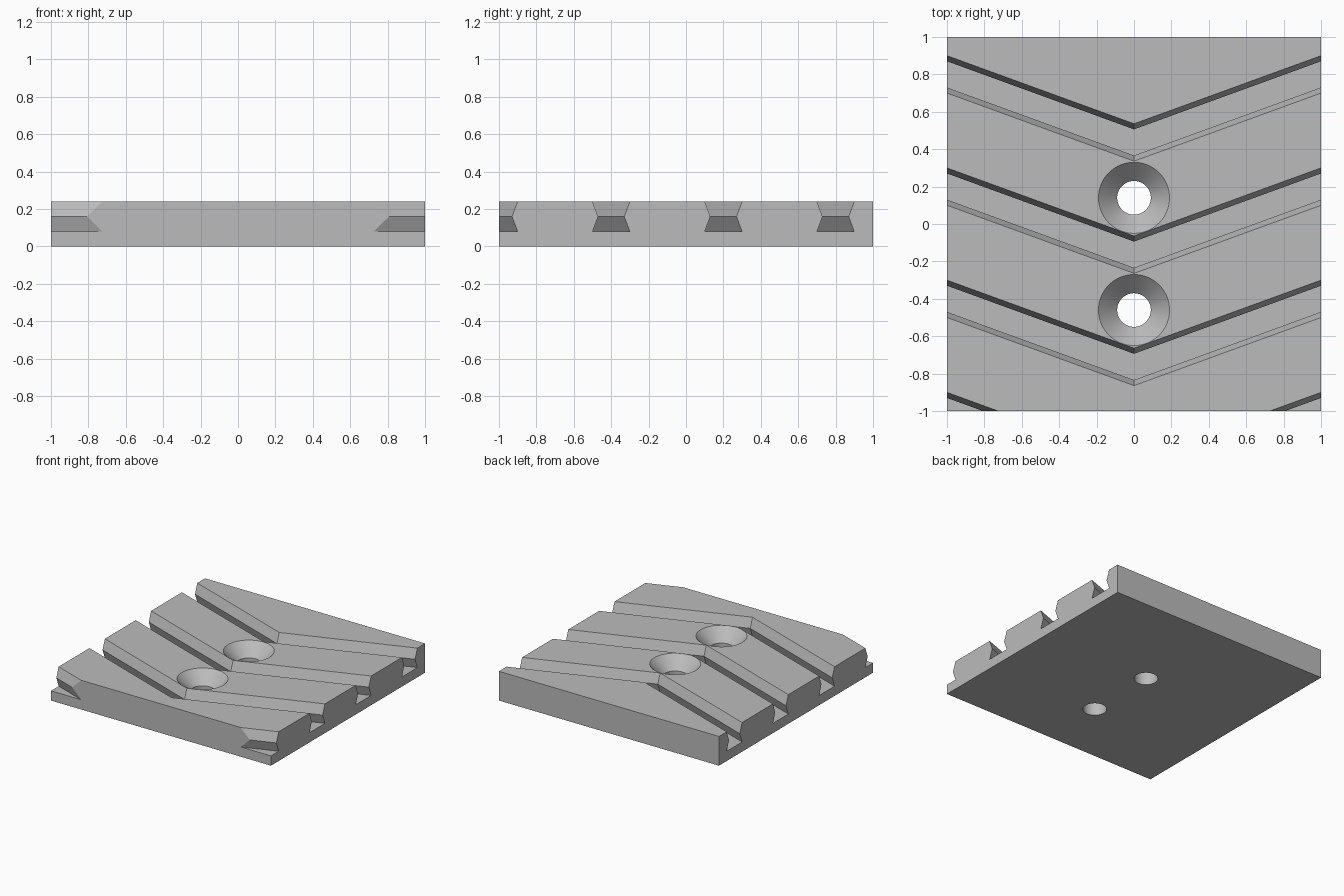
import bpy, bmesh, math
from mathutils import Matrix

cube = bpy.data.objects.get("Cube")
if cube:
    bpy.data.objects.remove(cube, do_unlink=True)

HEIGHT = 0.24
SLOPE = math.tan(math.radians(20))

grey = bpy.data.materials.new("plain grey")
grey.use_nodes = True
colour = (0.5, 0.5, 0.5, 1)
grey.diffuse_color = colour
grey.node_tree.nodes["Principled BSDF"].inputs["Base Color"].default_value = colour


def make_object(name, bm):
    bmesh.ops.recalc_face_normals(bm, faces=bm.faces)
    mesh = bpy.data.meshes.new(name)
    bm.to_mesh(mesh)
    bm.free()
    mesh.materials.append(grey)
    obj = bpy.data.objects.new(name, mesh)
    bpy.context.collection.objects.link(obj)
    return obj


def groove_cutter(edge_y):
    """Waisted groove profile swept along a V across the plate."""
    half = [(0.10, 0.08), (0.07, 0.16), (0.13, 0.32)]
    profile = half + [(-y, z) for y, z in reversed(half)]
    bm = bmesh.new()
    rings = []
    for x in (-1.2, 0, 1.2):
        shift = edge_y - SLOPE * (1 - abs(x))
        rings.append([bm.verts.new((x, y + shift, z)) for y, z in profile])
    n = len(profile)
    for a, b in zip(rings, rings[1:]):
        for i in range(n):
            j = (i + 1) % n
            bm.faces.new((a[i], a[j], b[j], b[i]))
    bm.faces.new(rings[0])
    bm.faces.new(rings[-1])
    return make_object("groove_cutter", bm)


def hole_cutter(y):
    """Countersunk screw hole: straight bore under a 45 degree cone."""
    bm = bmesh.new()
    profile = [(0.09, -0.1), (0.09, 0.14), (0.19, HEIGHT), (0.29, HEIGHT + 0.1)]
    steps = 64
    rings = [[bm.verts.new((r * math.cos(math.tau * i / steps),
                            y + r * math.sin(math.tau * i / steps), z))
              for i in range(steps)] for r, z in profile]
    for a, b in zip(rings, rings[1:]):
        for i in range(steps):
            j = (i + 1) % steps
            bm.faces.new((a[i], a[j], b[j], b[i]))
    bm.faces.new(rings[0])
    bm.faces.new(rings[-1])
    return make_object("hole_cutter", bm)


# Square plate
bm = bmesh.new()
bmesh.ops.create_cube(bm, size=1, matrix=Matrix.Translation((0, 0, HEIGHT / 2))
                      @ Matrix.Diagonal((2, 2, HEIGHT, 1)))
plate = make_object("grooved_plate", bm)

# Four V grooves and two screw holes
cutters = [groove_cutter(y) for y in (0.8, 0.2, -0.4, -1.0)]
cutters += [hole_cutter(y) for y in (0.14, -0.46)]
for cutter in cutters:
    cutter.hide_render = True
    mod = plate.modifiers.new(cutter.name, "BOOLEAN")
    mod.operation = "DIFFERENCE"
    mod.solver = "EXACT"
    mod.object = cutter

# Bake the cuts and drop the helpers
bpy.ops.object.select_all(action="DESELECT")
plate.select_set(True)
bpy.context.view_layer.objects.active = plate
for mod in list(plate.modifiers):
    bpy.ops.object.modifier_apply(modifier=mod.name)
for cutter in cutters:
    bpy.data.objects.remove(cutter, do_unlink=True)
bpy.ops.object.shade_smooth_by_angle(angle=math.radians(15))
